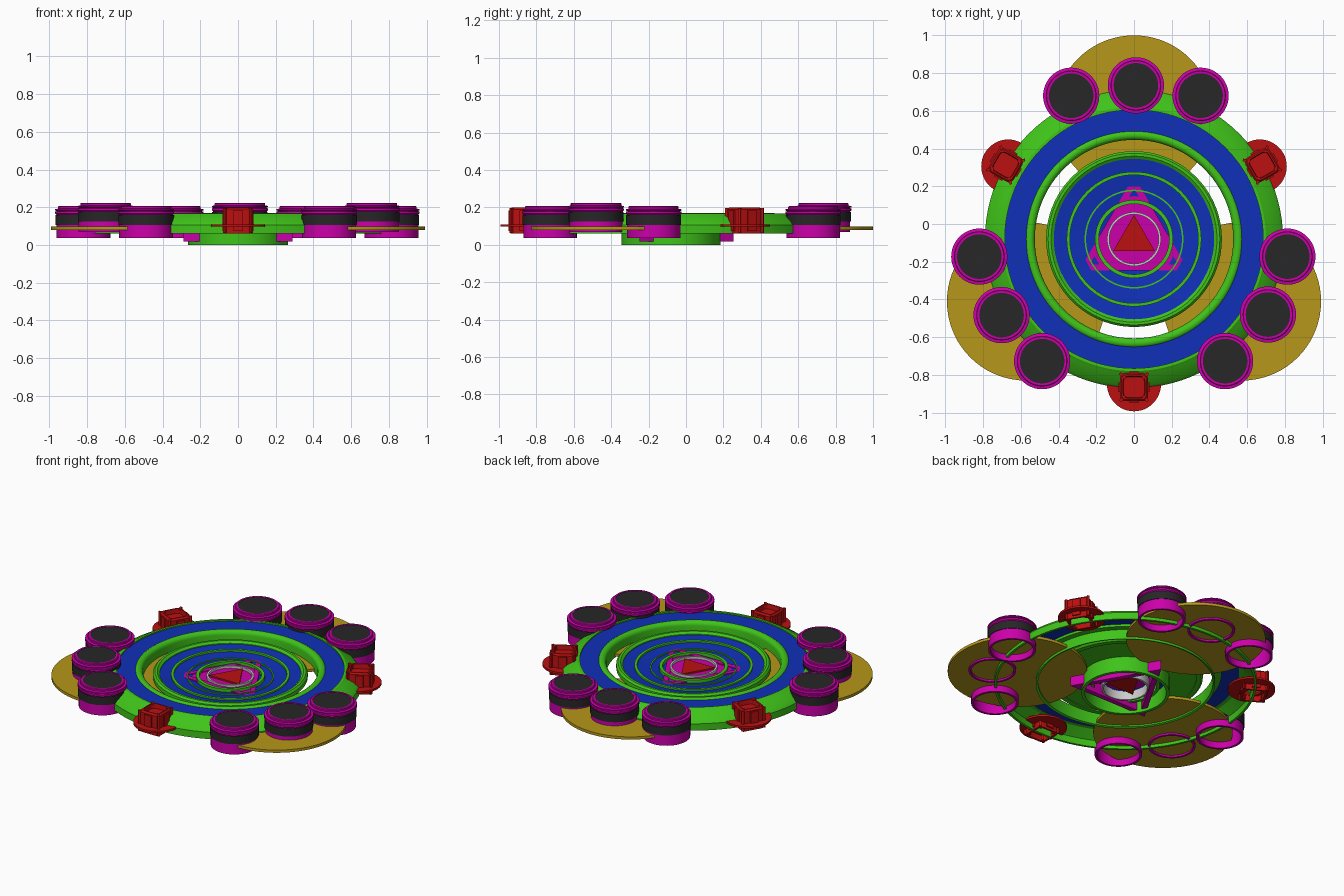
import bpy, bmesh, math
from mathutils import Matrix, Vector

if "Cube" in bpy.data.objects:
    bpy.data.objects.remove(bpy.data.objects["Cube"])

CY = -0.08  # wheel centre in y


def material(name, rgb):
    m = bpy.data.materials.new(name)
    m.diffuse_color = (*rgb, 1)
    m.use_nodes = True
    m.node_tree.nodes["Principled BSDF"].inputs["Base Color"].default_value = m.diffuse_color
    return m


GREEN = material("green", (0.05, 0.55, 0.01))
BLUE = material("blue", (0.005, 0.03, 0.48))
MAGENTA = material("magenta", (0.6, 0.0, 0.4))
RED = material("red", (0.5, 0.005, 0.005))
GOLD = material("gold", (0.47, 0.31, 0.01))
DARK = material("dark", (0.02, 0.02, 0.02))


def finish(bm, name, mat, matrix=None):
    bmesh.ops.recalc_face_normals(bm, faces=bm.faces)
    if matrix is not None:
        bm.transform(matrix)
    me = bpy.data.meshes.new(name)
    bm.to_mesh(me)
    bm.free()
    ob = bpy.data.objects.new(name, me)
    bpy.context.collection.objects.link(ob)
    if mat:
        me.materials.append(mat)
    bpy.context.view_layer.objects.active = ob
    bpy.ops.object.select_all(action='DESELECT')
    ob.select_set(True)
    bpy.ops.object.shade_smooth_by_angle(angle=math.radians(30))
    return ob


def lathe(name, profile, mat, x=0.0, y=CY, n=72):
    """Revolve a closed (r, z) outline about a vertical axis."""
    bm = bmesh.new()
    rings = []
    for i in range(n):
        a = 2 * math.pi * i / n
        rings.append([bm.verts.new((x + r * math.cos(a), y + r * math.sin(a), z))
                      for r, z in profile])
    k = len(profile)
    for i in range(n):
        p, q = rings[i], rings[(i + 1) % n]
        for j in range(k):
            bm.faces.new((p[j], q[j], q[(j + 1) % k], p[(j + 1) % k]))
    bmesh.ops.remove_doubles(bm, verts=bm.verts, dist=1e-5)
    return finish(bm, name, mat)


def tube(name, r0, r1, z0, z1, mat, **kw):
    return lathe(name, [(r0, z0), (r1, z0), (r1, z1), (r0, z1)], mat, **kw)


def triangle(name, r, z0, z1, mat, hole=0.0):
    """Triangular prism pointing to +y, with an optional triangular hole."""
    bm = bmesh.new()
    ang = [math.radians(90 + 120 * i) for i in range(3)]

    def loop(rad, z):
        return [bm.verts.new((rad * math.cos(a), CY + rad * math.sin(a), z)) for a in ang]
    loops = [loop(r, z0), loop(r, z1)]
    if hole:
        loops += [loop(hole, z1), loop(hole, z0)]
    m = len(loops)
    for k in range(m if hole else 1):
        p, q = loops[k], loops[(k + 1) % m]
        for i in range(3):
            j = (i + 1) % 3
            bm.faces.new((p[i], p[j], q[j], q[i]))
    if not hole:
        bm.faces.new(loops[0])
        bm.faces.new(loops[1])
    return finish(bm, name, mat)


# Outer rim: hollow sloping shell, blue track, rounded inner ring
lathe("outer_rim", [(0.775, 0.06), (0.79, 0.06), (0.79, 0.105), (0.775, 0.125), (0.715, 0.158),
                    (0.70, 0.168), (0.685, 0.168), (0.685, 0.145), (0.71, 0.145), (0.775, 0.105)], GREEN, n=96)
tube("outer_track", 0.565, 0.69, 0.146, 0.160, BLUE, n=96)
arc = [(0.552 + 0.026 * math.cos(t), 0.143 + 0.026 * math.sin(t))
       for t in [math.pi * i / 8 for i in range(9)]]
lathe("inner_rim_ring", arc + [(0.526, 0.07), (0.54, 0.065), (0.54, 0.13), (0.578, 0.13)], GREEN, n=96)

# Gold discs and the three lamp directions
for i in range(3):
    a = math.radians(90 + 120 * i)
    lathe(f"gold_disc_{i}", [(0, 0.08), (0.42, 0.08), (0.42, 0.098), (0, 0.098)], GOLD,
          x=0.66 * math.cos(a), y=CY + 0.66 * math.sin(a))

# Shallow inner dish with its raised green rings
lathe("dish_rim", [(0.425, 0.10), (0.455, 0.10), (0.466, 0.11), (0.466, 0.135), (0.455, 0.147),
                   (0.44, 0.147), (0.425, 0.135)], GREEN)
lathe("dish_underside", [(0.25, 0.10), (0.44, 0.107), (0.44, 0.116), (0.25, 0.105)], GREEN)
lathe("dish_face", [(0.13, 0.088), (0.26, 0.105), (0.43, 0.116), (0.43, 0.13), (0.355, 0.12),
                    (0.26, 0.11), (0.13, 0.094)], BLUE)
tube("dish_ring_wide", 0.340, 0.357, 0.11, 0.130, GREEN)
tube("dish_ring_thin", 0.254, 0.262, 0.10, 0.116, GREEN)

# Central hub
tube("hub_wall", 0.245, 0.265, 0.0, 0.106, GREEN)
tube("hub_ring", 0.187, 0.207, 0.05, 0.124, GREEN)
tube("hub_core", 0.131, 0.143, 0.03, 0.122, None)
triangle("triangle_frame", 0.335, 0.018, 0.112, MAGENTA, hole=0.27)
triangle("triangle_plate", 0.28, 0.094, 0.106, MAGENTA)
triangle("red_triangle", 0.128, 0.06, 0.116, RED)


# Drum: hollow magenta cup, dark band, ribbed lip and dark pad
def drum(name, x, y, z0, z1):
    b = z1 - 0.10  # bottom of the dark band
    lathe(name + "_cup", [(0.128, z0), (0.143, z0), (0.143, b + 0.055), (0.149, b + 0.06),
                          (0.149, b + 0.070), (0.140, b + 0.073), (0.149, b + 0.077),
                          (0.149, b + 0.083), (0.134, b + 0.086), (0.134, z1 - 0.004),
                          (0.130, z1), (0.118, z1), (0.118, z1 - 0.012), (0, z1 - 0.012),
                          (0, z1 - 0.03), (0.128, z1 - 0.03)], MAGENTA, x=x, y=y, n=48)
    tube(name + "_band", 0.14, 0.147, b, b + 0.052, DARK, x=x, y=y, n=48)
    lathe(name + "_pad", [(0, z1 - 0.014), (0.119, z1 - 0.014), (0.119, z1 - 0.002), (0, z1 - 0.002)],
          DARK, x=x, y=y, n=48)


outer = [(-0.333, 0.68), (0.353, 0.68), (-0.82, -0.173), (0.813, -0.173),
         (-0.487, -0.727), (0.483, -0.727)]
middle = [(0.01, 0.735), (-0.702, -0.483), (0.71, -0.48)]
for i, (x, y) in enumerate(outer):
    drum(f"outer_drum_{i}", x, y, 0.037, 0.207)
for i, (x, y) in enumerate(middle):
    drum(f"middle_drum_{i}", x, y, 0.068, 0.224)


# Lamp: flange plus a rounded square housing open at top and bottom
def housing(name, matrix):
    bm = bmesh.new()

    def loop(h, z, c=0.025):
        pts = []
        for q in range(4):
            for s in range(5):
                t = math.pi / 2 * q + math.pi / 8 * s
                cx = (h - c) * (1 if q in (0, 3) else -1)
                cy = (h - c) * (1 if q in (0, 1) else -1)
                pts.append(bm.verts.new((cx + c * math.cos(t), cy + c * math.sin(t), z)))
        return pts
    loops = [loop(h, z) for h, z in
             [(0.062, 0.15), (0.062, 0.06), (0.074, 0.06), (0.074, 0.19), (0.066, 0.2),
              (0.058, 0.2), (0.055, 0.17)]]
    for p, q in zip(loops, loops[1:]):
        for i in range(20):
            bm.faces.new((p[i], p[(i + 1) % 20], q[(i + 1) % 20], q[i]))
    bm.faces.new(loops[0])
    bm.faces.new(loops[-1])
    # corner fins and side ribs
    for i in range(4):
        for ang, rad, size in ((45, 0.086, (0.04, 0.014, 0.135)), (0, 0.077, (0.012, 0.05, 0.11))):
            m = (Matrix.Rotation(math.radians(ang + 90 * i), 4, 'Z')
                 @ Matrix.Translation((rad, 0, 0.13)) @ Matrix.Diagonal((*size, 1)))
            bmesh.ops.create_cube(bm, size=1, matrix=m)
    finish(bm, name, RED, matrix)


for i in range(3):
    a = math.radians(-90 + 120 * i)
    d = Vector((math.cos(a), math.sin(a), 0))
    c = d * 0.77 + Vector((0, CY, 0))
    tube(f"lamp_flange_{i}", 0.06, 0.143, 0.097, 0.110, RED, x=c.x, y=c.y, n=48)
    h = d * 0.785 + Vector((0, CY, 0))
    housing(f"lamp_housing_{i}", Matrix.Translation(h) @ Matrix.Rotation(a, 4, 'Z'))
